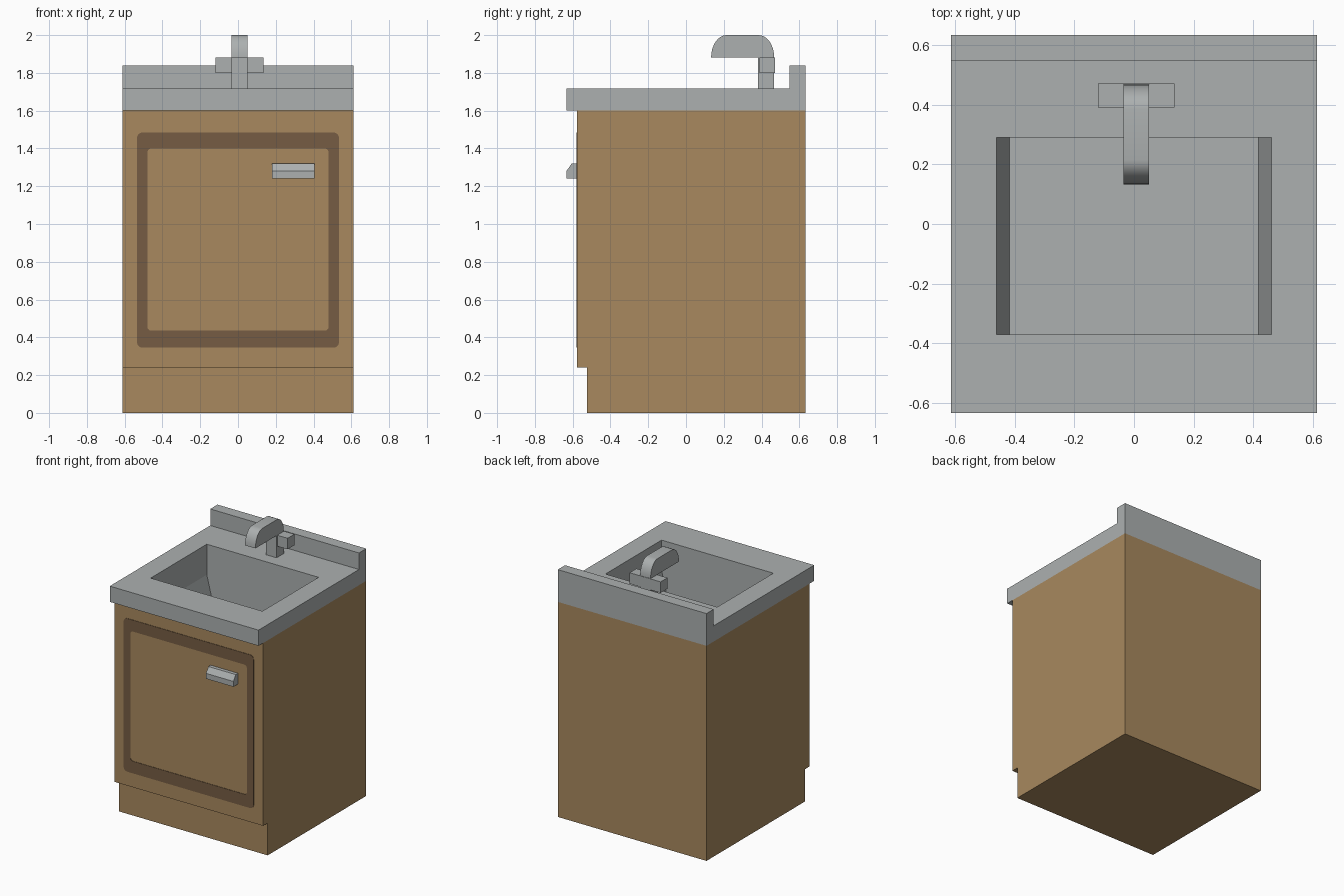
import bpy, bmesh, math

cube = bpy.data.objects.get("Cube")
if cube:
    bpy.data.objects.remove(cube, do_unlink=True)


def srgb(*rgb):
    return tuple(((c / 255 + 0.055) / 1.055) ** 2.4 for c in rgb) + (1.0,)


def material(name, color):
    mat = bpy.data.materials.new(name)
    mat.use_nodes = True
    mat.diffuse_color = color
    bsdf = next(n for n in mat.node_tree.nodes if n.type == 'BSDF_PRINCIPLED')
    bsdf.inputs["Base Color"].default_value = color
    bsdf.inputs["Roughness"].default_value = 0.8
    return mat


wood = material("wood", srgb(168, 137, 94))
dark_wood = material("dark_wood", srgb(118, 92, 67))
metal = material("grey_metal", srgb(172, 176, 176))


def finish(bm, name, mat):
    mesh = bpy.data.meshes.new(name)
    bm.to_mesh(mesh)
    bm.free()
    obj = bpy.data.objects.new(name, mesh)
    bpy.context.collection.objects.link(obj)
    mesh.materials.append(mat)
    return obj


def prism(name, mat, profile, start, end, axis='x', open_top=False, inward=False):
    """Extrude a closed profile: (y, z) pairs along x, or (x, z) pairs along y."""
    bm = bmesh.new()
    def place(p, d):
        return (d, p[0], p[1]) if axis == 'x' else (p[0], d, p[1])
    face = bm.faces.new([bm.verts.new(place(p, start)) for p in profile])
    ext = bmesh.ops.extrude_face_region(bm, geom=[face])
    shift = (end - start, 0, 0) if axis == 'x' else (0, end - start, 0)
    bmesh.ops.translate(bm, vec=shift,
                        verts=[v for v in ext["geom"] if isinstance(v, bmesh.types.BMVert)])
    bmesh.ops.recalc_face_normals(bm, faces=bm.faces)
    bm.normal_update()
    if open_top:
        top = [f for f in bm.faces if f.normal.z > 0.99]
        bmesh.ops.delete(bm, geom=top, context='FACES')
    if inward:
        bmesh.ops.reverse_faces(bm, faces=bm.faces)
    return finish(bm, name, mat)


def box(x0, x1, z0, z1):
    return [(x0, z0), (x1, z0), (x1, z1), (x0, z1)]


def arc(cx, cz, rx, rz, a0, a1, steps):
    angles = [math.radians(a0 + (a1 - a0) * i / steps) for i in range(steps + 1)]
    return [(cx + rx * math.cos(a), cz + rz * math.sin(a)) for a in angles]


def rounded_rect(x, z0, z1, r, steps=4):
    corners = [(x - r, z1 - r, 0), (r - x, z1 - r, 90),
               (r - x, z0 + r, 180), (x - r, z0 + r, 270)]
    return [p for cx, cz, a in corners for p in arc(cx, cz, r, r, a, a + 90, steps)]


W, BACK = 0.612, 0.633
FRONT = -0.578

# Cabinet with recessed toe kick, open under the counter
prism("cabinet", wood,
      [(-0.525, 0), (BACK, 0), (BACK, 1.6), (FRONT, 1.6), (FRONT, 0.24), (-0.525, 0.24)],
      -W, W, open_top=True)

# Dark rounded frame on the door
bm = bmesh.new()
def loop(points, y):
    return [bm.verts.new((x, y, z)) for x, z in points]
outer = rounded_rect(0.535, 0.345, 1.485, 0.03)
inner = rounded_rect(0.48, 0.435, 1.4, 0.022)
rings = [loop(outer, FRONT), loop(outer, FRONT - 0.003),
         loop(inner, FRONT - 0.003), loop(inner, FRONT)]
for a, b in zip(rings, rings[1:]):
    for i in range(len(a)):
        j = (i + 1) % len(a)
        bm.faces.new((a[j], a[i], b[i], b[j]))
bmesh.ops.recalc_face_normals(bm, faces=bm.faces)
bm.normal_update()
if any(f.normal.y > 0.9 for f in bm.faces):
    bmesh.ops.reverse_faces(bm, faces=bm.faces)
finish(bm, "door_frame", dark_wood)

# Door handle with a sloped upper front
prism("door_handle", metal,
      [(FRONT, 1.24), (-0.633, 1.24), (-0.633, 1.28), (-0.605, 1.32), (FRONT, 1.32)],
      0.18, 0.405)

# Counter and backsplash, with the basin opening cut out
counter = prism("counter", metal,
                [(-BACK, 1.6), (BACK, 1.6), (BACK, 1.84), (0.548, 1.84),
                 (0.548, 1.717), (-BACK, 1.717)], -W, W)
B, Y0, Y1 = 0.46, -0.37, 0.29
cutter = prism("basin_cutter", metal, box(-B, B, 1.5, 1.8), Y0, Y1, axis='y')
cutter.hide_render = True
cutter.hide_viewport = True
cut = counter.modifiers.new("basin_opening", 'BOOLEAN')
cut.operation, cut.object, cut.solver = 'DIFFERENCE', cutter, 'EXACT'

# Basin with straight upper walls and tapered lower sides
prism("basin", metal,
      [(-B, 1.6), (-B, 1.49), (-0.417, 1.32), (0.417, 1.32), (B, 1.49), (B, 1.6)],
      Y0, Y1, axis='y', open_top=True, inward=True)

# Tap: stem, crossbar and rounded spout
L, R = -0.035, 0.05
prism("tap_stem", metal, box(0.382, 0.467, 1.717, 1.885), L, R)
prism("tap_crossbar", metal, box(-0.12, 0.135, 1.8, 1.882), 0.39, 0.47, axis='y')
spout = prism("tap_spout", metal,
              arc(0.385, 1.882, 0.082, 0.118, 0, 90, 8)
              + arc(0.215, 1.882, 0.082, 0.118, 90, 180, 8), L, R)
bpy.ops.object.select_all(action='DESELECT')
spout.select_set(True)
bpy.context.view_layer.objects.active = spout
bpy.ops.object.shade_smooth_by_angle(angle=math.radians(30))
